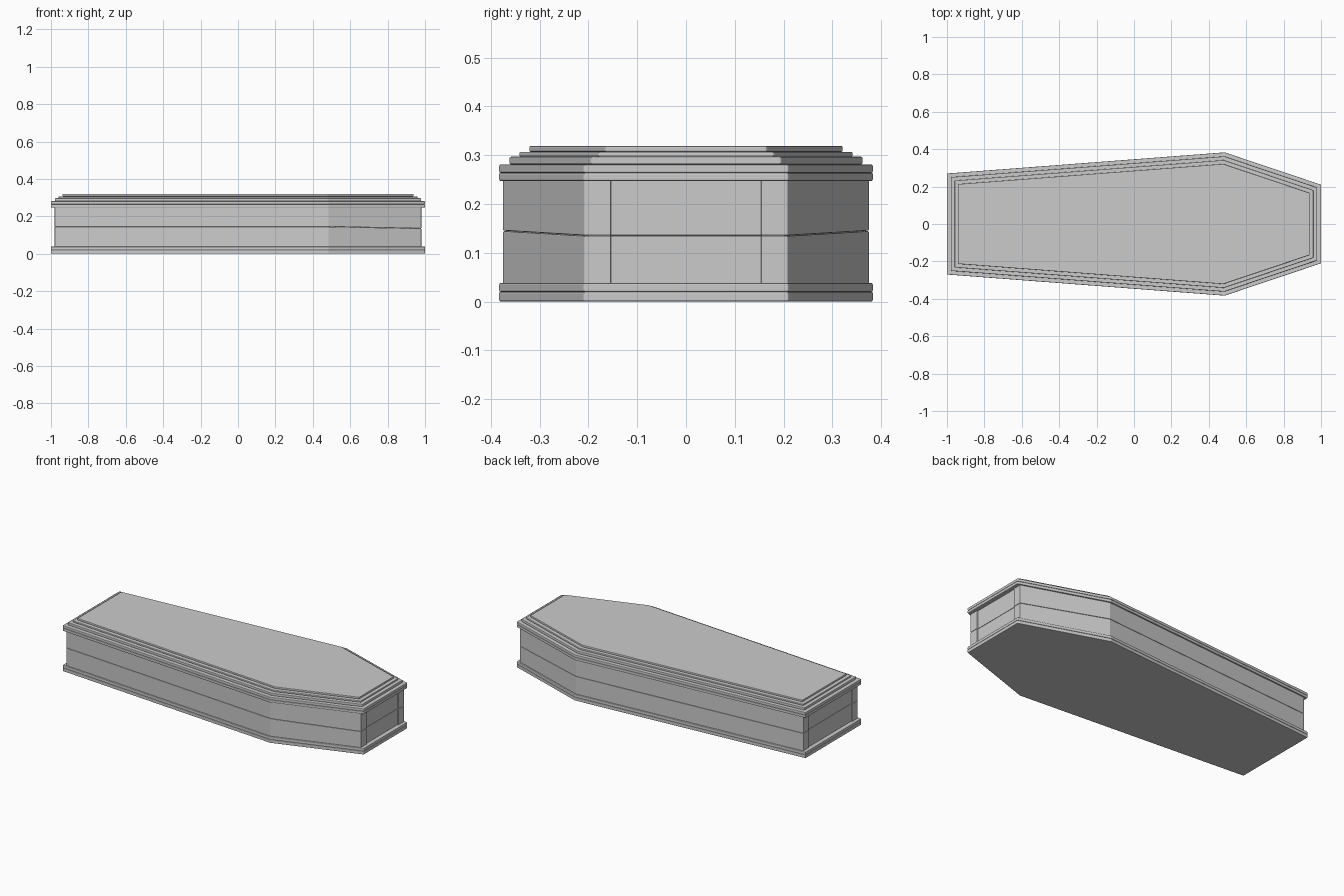
import bpy, bmesh, math

if "Cube" in bpy.data.objects:
    bpy.data.objects.remove(bpy.data.objects["Cube"])

SHOULDER_X, SHOULDER_Y = 0.485, 0.383
HEAD_Y, FOOT_Y = 0.27, 0.21          # half widths at x = -1 and x = +1
M1 = (SHOULDER_Y - HEAD_Y) / (SHOULDER_X + 1)
M2 = (SHOULDER_Y - FOOT_Y) / (1 - SHOULDER_X)


def outline(end, side, post=0.0, recess=0.0):
    """Six-sided plan, inset by `end` at the ends and `side` along the sides."""
    a = side * math.hypot(1, M1)
    b = side * math.hypot(1, M2)
    x = 1 - end
    y_head = HEAD_Y + M1 * end - a
    y_foot = FOOT_Y + M2 * end - b
    xs = SHOULDER_X + (a - b) / (M1 + M2)
    ys = SHOULDER_Y + M1 * (xs - SHOULDER_X) - a
    half = [(x, y_foot), (xs, ys), (-x, y_head)]
    if post:  # recessed panel between two corner posts at each end
        half = ([(x - recess, y_foot - post), (x, y_foot - post)] + half
                + [(-x, y_head - post), (-x + recess, y_head - post)])
    return half + [(px, -py) for px, py in reversed(half)]


def prism(name, pts, bottom, top, bevel=0.003):
    """Solid from a plan; bottom and top give the height at each x."""
    bm = bmesh.new()
    lo = [bm.verts.new((x, y, bottom(x))) for x, y in pts]
    hi = [bm.verts.new((x, y, top(x))) for x, y in pts]
    bm.faces.new(lo[::-1])
    bm.faces.new(hi)
    n = len(pts)
    for i in range(n):
        j = (i + 1) % n
        bm.faces.new((lo[i], lo[j], hi[j], hi[i]))
    bmesh.ops.recalc_face_normals(bm, faces=bm.faces)
    me = bpy.data.meshes.new(name)
    bm.to_mesh(me)
    bm.free()
    ob = bpy.data.objects.new(name, me)
    bpy.context.collection.objects.link(ob)
    if bevel:
        mod = ob.modifiers.new("rounded_edges", 'BEVEL')
        mod.width = bevel
        mod.segments = 2
        mod.limit_method = 'ANGLE'
        mod.angle_limit = math.radians(60)
    return ob


def level(z):
    return lambda x: z


def seam(offset):
    """Seam line: level along the body, dropping toward the foot."""
    return lambda x: 0.145 + offset - 0.010 * max(0, (x - SHOULDER_X) / (0.98 - SHOULDER_X))


# Base and lid mouldings, and stepped lid tiers: name, inset, bottom, top
for name, inset, z0, z1 in [
    ("base_moulding_lower", 0.0, 0.0, 0.020),
    ("base_moulding_upper", 0.0, 0.020, 0.038),
    ("lid_moulding_lower", 0.0, 0.247, 0.264),
    ("lid_moulding_upper", 0.0, 0.264, 0.281),
    ("lid_step_lower", 0.021, 0.281, 0.297),
    ("lid_step_middle", 0.041, 0.297, 0.307),
    ("lid_top", 0.061, 0.307, 0.319),
]:
    prism(name, outline(inset, inset), level(z0), level(z1))

# Lower and upper body with corner posts, parted by the seam
body = outline(0.02, 0.008, post=0.054, recess=0.006)
prism("body_lower", body, level(0.036), seam(-0.0005), 0.002)
prism("body_upper", body, seam(0.0005), level(0.249), 0.002)

# Core closing the seam from inside
prism("body_core", outline(0.035, 0.018), level(0.03), level(0.25), 0)
